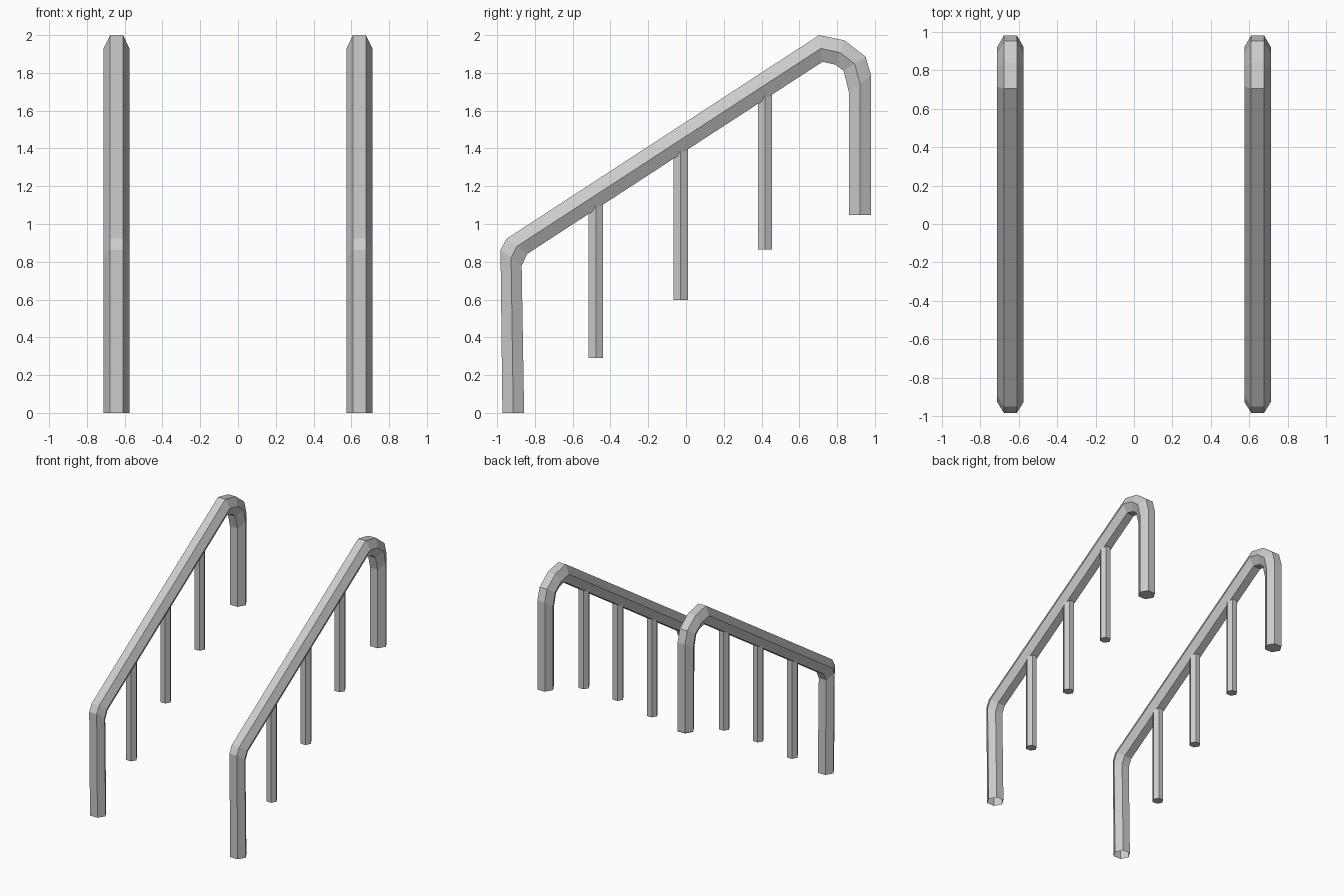
import bpy, bmesh
from math import sin, cos, pi

if "Cube" in bpy.data.objects:
    bpy.data.objects.remove(bpy.data.objects["Cube"])

RAIL_X = 0.643       # distance of each handrail from the centre
RAIL_R = 0.0685      # hexagon corner radius of the tube
POST_R = 0.044

# Tube stations in the side plane: outer (y, z), inner (y, z)
STATIONS = [
    ((-0.972, 0.0), (-0.857, 0.0)),
    ((-0.982, 0.863), (-0.870, 0.780)),
    ((-0.950, 0.922), (-0.840, 0.842)),
    ((0.705, 2.0), (0.723, 1.859)),
    ((0.840, 1.972), (0.792, 1.843)),
    ((0.951, 1.886), (0.834, 1.811)),
    ((0.980, 1.785), (0.862, 1.700)),
    ((0.980, 1.048), (0.862, 1.048)),
]


def loft(name, rings, cap_start, cap_end):
    """Skin a list of point rings into a flat-shaded tube."""
    bm = bmesh.new()
    vs = [[bm.verts.new(p) for p in ring] for ring in rings]
    n = len(vs[0])
    for a, b in zip(vs, vs[1:]):
        for i in range(n):
            j = (i + 1) % n
            bm.faces.new((a[i], a[j], b[j], b[i]))
    if cap_start:
        bm.faces.new(vs[0][::-1])
    if cap_end:
        bm.faces.new(vs[-1])
    bmesh.ops.recalc_face_normals(bm, faces=bm.faces)
    mesh = bpy.data.meshes.new(name)
    bm.to_mesh(mesh)
    bm.free()
    obj = bpy.data.objects.new(name, mesh)
    bpy.context.collection.objects.link(obj)


def rail_ring(x, outer, inner):
    """Hexagon with flats on the outer and inner side, corners at left and right."""
    mid = [(o + i) / 2 for o, i in zip(outer, inner)]
    h = RAIL_R / 2
    return [(x + dx, p[0], p[1]) for dx, p in (
        (RAIL_R, mid), (h, outer), (-h, outer), (-RAIL_R, mid), (-h, inner), (h, inner))]


def post_ring(x, y, z, slope):
    ring = []
    for k in range(6):
        dy = POST_R * sin(k * pi / 3)
        ring.append((x + POST_R * cos(k * pi / 3), y + dy, z + slope * dy))
    return ring


for side, x in (("left", -RAIL_X), ("right", RAIL_X)):
    # Bent handrail tube: open at the front foot, closed at the rear end
    loft(f"handrail_{side}", [rail_ring(x, o, i) for o, i in STATIONS], False, True)

    # Balusters, tops cut to the rail slope and sunk into it
    for k, (y, z) in enumerate([(-0.477, 0.29), (-0.028, 0.598), (0.418, 0.865)]):
        top = 0.842 + 0.651 * (y + 0.84) + 0.04
        loft(f"baluster_{side}_{k + 1}",
             [post_ring(x, y, z, 0), post_ring(x, y, top, 0.651)], True, True)
